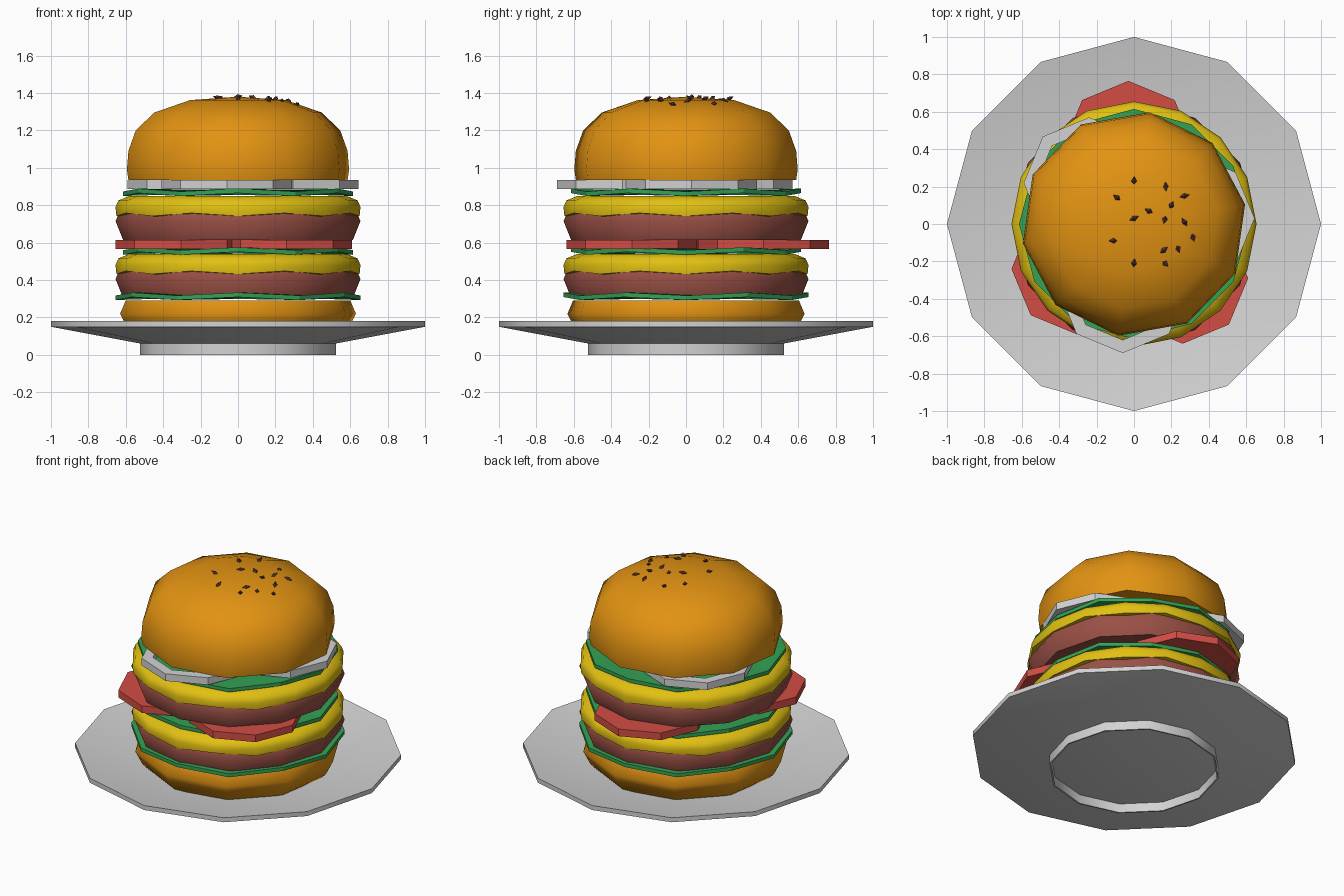
import bpy, bmesh, math, random
from mathutils import Matrix, Vector

if "Cube" in bpy.data.objects:
    bpy.data.objects.remove(bpy.data.objects["Cube"])

random.seed(4)


def material(name, rgb):
    m = bpy.data.materials.new(name)
    m.diffuse_color = (*rgb, 1)
    m.use_nodes = True
    m.node_tree.nodes["Principled BSDF"].inputs["Base Color"].default_value = m.diffuse_color
    return m


BUN = material("toasted bun", (0.76, 0.29, 0.006))
CHEESE = material("yellow cheese", (0.76, 0.53, 0.006))
MEAT = material("brown meat", (0.32, 0.08, 0.06))
TOMATO = material("red tomato", (0.65, 0.075, 0.06))
LETTUCE = material("green lettuce", (0.035, 0.36, 0.09))
ONION = material("pale onion", (0.65, 0.65, 0.65))
CHINA = material("white china", (0.65, 0.65, 0.65))
SEED = material("dark seed", (0.10, 0.035, 0.035))


def finish(bm, name, mat, loc=(0, 0, 0), smooth=None):
    bmesh.ops.recalc_face_normals(bm, faces=bm.faces)
    me = bpy.data.meshes.new(name)
    bm.to_mesh(me)
    bm.free()
    me.materials.append(mat)
    if smooth:
        me.polygons.foreach_set("use_smooth", [True] * len(me.polygons))
        me.set_sharp_from_angle(angle=math.radians(smooth))
    ob = bpy.data.objects.new(name, me)
    ob.location = loc
    bpy.context.collection.objects.link(ob)
    return ob


def lathe(name, mat, profile, sides, turn=0, loc=(0, 0, 0), smooth=None,
          closed=False, wave=None):
    """Spin (radius, z) points; wave(point_index, side_index) adds height."""
    bm = bmesh.new()
    rings = []
    for p, (r, z) in enumerate(profile):
        if r == 0:
            rings.append([bm.verts.new((0, 0, z))] * sides)
            continue
        ring = []
        for s in range(sides):
            a = math.radians(turn) + math.tau * s / sides
            dz = wave(p, s) if wave else 0
            ring.append(bm.verts.new((r * math.cos(a), r * math.sin(a), z + dz)))
        rings.append(ring)
    pairs = list(zip(rings, rings[1:]))
    if closed:
        pairs.append((rings[-1], rings[0]))
    for lo, hi in pairs:
        for s in range(sides):
            t = (s + 1) % sides
            quad = list(dict.fromkeys((lo[s], lo[t], hi[t], hi[s])))
            bm.faces.new(quad)
    return finish(bm, name, mat, loc, smooth)


# Plate: dished top on a hollow foot ring
lathe("plate", CHINA, [(0, 0.06), (0.52, 0.06), (1, 0.15), (1, 0.18),
                       (0.52, 0.09), (0, 0.09)], 12, smooth=35)
lathe("plate_foot", CHINA, [(0.525, 0), (0.525, 0.06), (0.515, 0.06), (0.515, 0)],
      12, smooth=35, closed=True)

# Buns
lathe("bottom_bun", BUN, [(0, 0.075), (0.54, 0.075), (0.595, 0.13), (0.62, 0.18),
                          (0.64, 0.22), (0.61, 0.29), (0, 0.29)],
      10, turn=10, smooth=50)
lathe("top_bun", BUN, [(0, 0.935), (0.595, 0.935), (0.603, 0.99), (0.595, 1.09),
                       (0.555, 1.20), (0.455, 1.295), (0.26, 1.362), (0, 1.38)],
      10, turn=10, smooth=50)

# Two patties, each with a cheese layer drooping in waves
for i, z in enumerate((0.305, 0.615)):
    lathe(f"patty_{i + 1}", MEAT, [(0, 0), (0.615, 0), (0.655, 0.10), (0.635, 0.145),
                                   (0, 0.145)],
          12, loc=(0, 0, z), smooth=50)
    lathe(f"cheese_{i + 1}", CHEESE,
          [(0, 0.13), (0.6, 0.13), (0.65, 0.135), (0.655, 0.175), (0.64, 0.21),
           (0.58, 0.235), (0, 0.235)],
          16, loc=(0, 0, z), smooth=60,
          wave=lambda p, s: (0.008 if s % 2 else -0.008) if p in (1, 2) else 0)

# Wavy lettuce leaves
for i, (z, r) in enumerate(((0.313, 0.655), (0.555, 0.615), (0.869, 0.615))):
    lathe(f"lettuce_{i + 1}", LETTUCE,
          [(0, -0.01), (r * 0.8, -0.01), (r, -0.012), (r, 0.012), (r * 0.8, 0.01),
           (0, 0.01)],
          12, loc=(0, 0, z),
          wave=lambda p, s: (0.008 if s % 2 else -0.008) * (1 if p in (2, 3) else -0.5))

# Tomato slices
for i, (x, y) in enumerate(((-0.03, 0.415), (-0.305, -0.24), (0.26, -0.29))):
    lathe(f"tomato_slice_{i + 1}", TOMATO,
          [(0, 0.567), (0.35, 0.567), (0.35, 0.615), (0, 0.615)], 8, loc=(x, y, 0))

# Onion rings
for i, (x, y) in enumerate(((0.295, 0.03), (-0.24, 0.22), (-0.06, -0.34))):
    lathe(f"onion_ring_{i + 1}", ONION,
          [(0.28, 0.887), (0.35, 0.887), (0.35, 0.935), (0.28, 0.935)],
          8, loc=(x, y, 0), closed=True)

# Sesame seeds scattered on the crown of the bun
bm = bmesh.new()
for x, y in ((0, 0.23), (-0.09, 0.14), (0, 0.03), (0.08, 0.07), (0.17, 0.2),
             (0.27, 0.15), (0.2, 0.1), (0.165, 0.025), (0.27, 0.01), (0.315, -0.07),
             (0.235, -0.13), (0, -0.21), (0.165, -0.21), (0.16, -0.14), (-0.11, -0.09)):
    r = math.hypot(x, y)
    z = 1.38 - 0.065 * r if r < 0.25 else 1.362 - 0.36 * (r - 0.25)
    spin = Matrix.Rotation(random.uniform(0, math.tau), 4, 'Z')
    tilt = Matrix.Rotation(random.uniform(-0.6, 0.6), 4, 'Y')
    size = Matrix.Diagonal((0.028, 0.015, 0.013, 1))
    m = Matrix.Translation((x, y, z + 0.003)) @ spin @ tilt @ size
    tips = [bm.verts.new(m @ Vector(v)) for v in
            ((1, 0, 0), (0, 1, 0), (-1, 0, 0), (0, -1, 0), (0, 0, 1), (0, 0, -1))]
    for s in range(4):
        for pole in (4, 5):
            bm.faces.new((tips[s], tips[(s + 1) % 4], tips[pole]))
finish(bm, "sesame_seeds", SEED)
